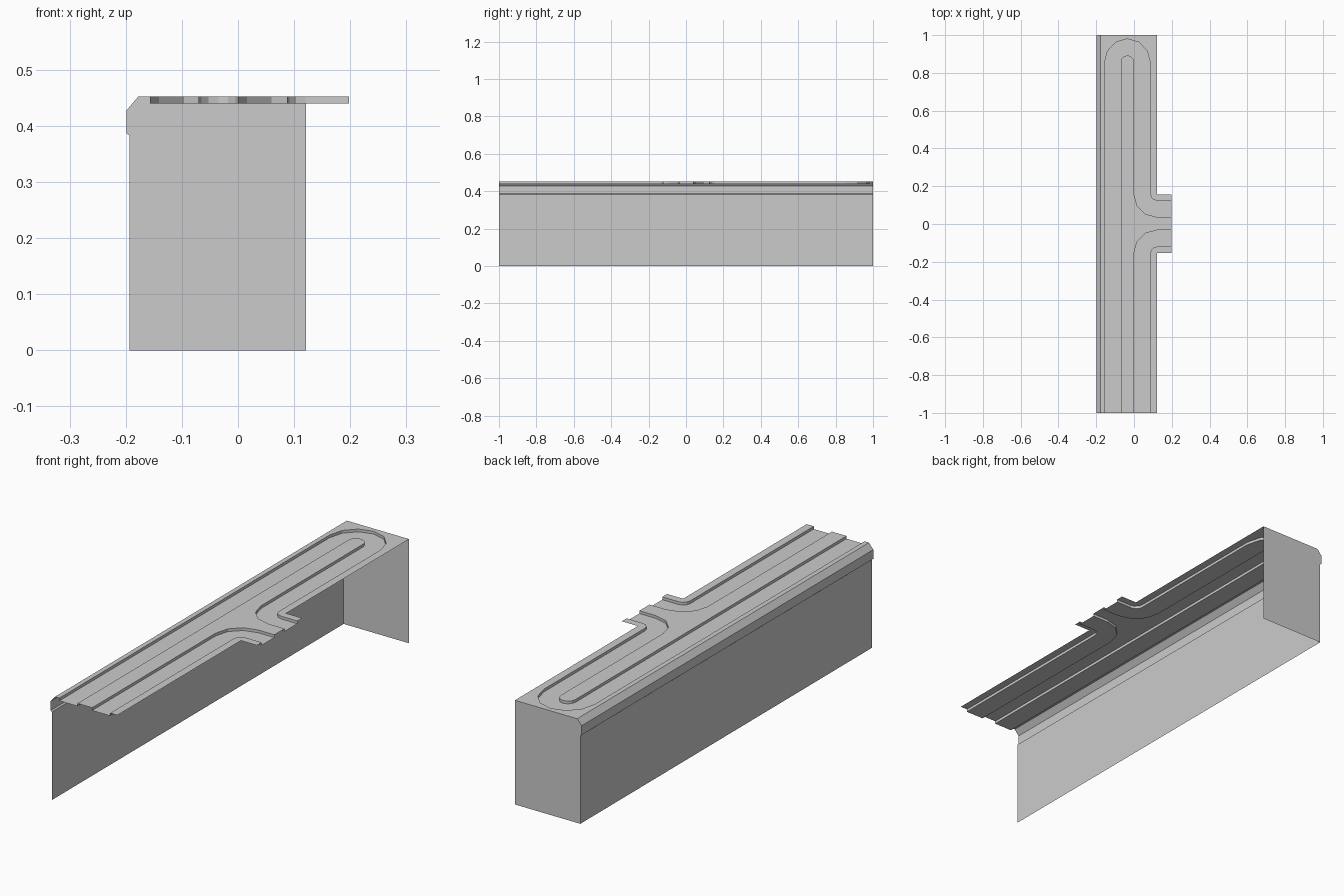
import bpy, bmesh
from math import cos, sin, radians

if "Cube" in bpy.data.objects:
    bpy.data.objects.remove(bpy.data.objects["Cube"])

TOP, LOW = 0.452, 0.44          # raised deck level, channel floor level
MID = 0.002                     # y centre of the side branch
XR, XB = 0.121, 0.198           # right edge of deck, end of branch


def make(name, faces):
    """Object from a list of faces, each a list of 3D points."""
    bm = bmesh.new()
    for f in faces:
        bm.faces.new([bm.verts.new(p) for p in f])
    bmesh.ops.remove_doubles(bm, verts=bm.verts, dist=0.0001)
    me = bpy.data.meshes.new(name)
    bm.to_mesh(me)
    bm.free()
    ob = bpy.data.objects.new(name, me)
    bpy.context.collection.objects.link(ob)
    return ob


def arc(cx, cy, rx, ry, a0, a1, n):
    return [(cx + rx * cos(radians(a0 + (a1 - a0) * i / n)),
             cy + ry * sin(radians(a0 + (a1 - a0) * i / n))) for i in range(n + 1)]


def at(path, z):
    return [(x, y, z) for x, y in path]


def strip(a, b):
    """Quads between two matching paths, a below / right of b."""
    return [[a[i], a[i + 1], b[i + 1], b[i]] for i in range(len(a) - 1)]


def corner(r):
    """Rounded turn from the main run into the branch, ending at its tip."""
    return arc(0.12, 0.155 + MID, r, r, 180, 270, 3) + [(XB, 0.155 + MID - r)]


def loop_path(half, cap_y, cap_ry, r):
    """Up the left side, round the far end, down and out along the branch."""
    return [(-0.035 - half, -1)] + arc(-0.035, cap_y, half, cap_ry, 180, 0, 6) + corner(r)


def turn_path(r):
    """Near right run turning out into the branch (mirror of corner)."""
    return [(0.12 - r, -1)] + [(x, 2 * MID - y) for x, y in corner(r)]


outer_a, inner_a = loop_path(0.122, 0.85, 0.13, 0.033), loop_path(0.035, 0.858, 0.035, 0.12)
outer_b, inner_b = turn_path(0.033), turn_path(0.12)

# recessed channels: floor and two side walls each
for name, left, right in (("loop_channel", outer_a, inner_a),
                          ("turn_channel", inner_b, outer_b)):
    faces = strip(at(right, LOW), at(left, LOW))
    faces += strip(at(left, LOW), at(left, TOP))
    faces += strip(at(right, TOP), at(right, LOW))
    make(name, faces)

# raised deck: centre island, outer border, near right border
hi, lo = MID + 0.155, MID - 0.155
border = outer_a + [(XB, hi), (XR, hi), (XR, 1), (-0.178, 1), (-0.178, -1)]
near = outer_b[::-1] + [(XR, -1), (XR, lo), (XB, lo)]
make("centre_island", [at(inner_b + inner_a[::-1], TOP)[::1][::-1]])
make("outer_border", [at(border, TOP)])
make("near_border", [at(near, TOP)])

# make all deck faces point up
for n in ("centre_island", "outer_border", "near_border"):
    me = bpy.data.objects[n].data
    if me.polygons[0].normal.z < 0:
        me.flip_normals()

# long side wall with lip and chamfer
profile = [(-0.193, 0), (-0.193, 0.382), (-0.199, 0.387), (-0.199, 0.427), (-0.178, TOP)]
make("side_wall", strip([(x, 1, z) for x, z in profile],
                        [(x, -1, z) for x, z in profile]))
me = bpy.data.objects["side_wall"].data
if me.polygons[0].normal.x > 0:
    me.flip_normals()

# far end panel, facing +y
make("end_panel", [[(x, 1, z) for x, z in profile + [(XR, TOP), (XR, 0)]]])
me = bpy.data.objects["end_panel"].data
if me.polygons[0].normal.y < 0:
    me.flip_normals()
